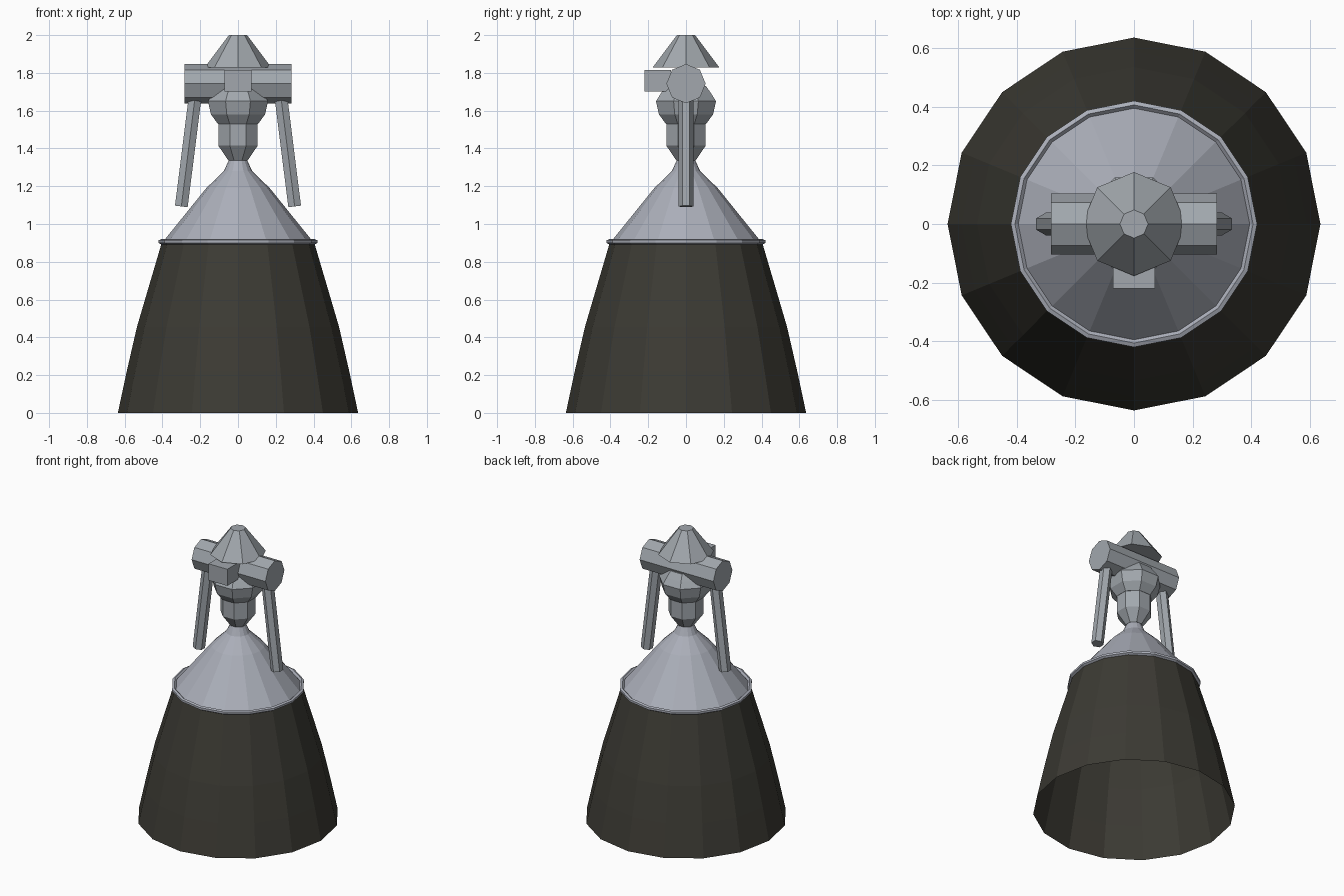
import bpy, math
from mathutils import Vector

cube = bpy.data.objects.get("Cube")
if cube:
    bpy.data.objects.remove(cube, do_unlink=True)


def material(name, rgb):
    m = bpy.data.materials.new(name)
    m.use_nodes = True
    m.diffuse_color = (*rgb, 1)
    m.node_tree.nodes["Principled BSDF"].inputs["Base Color"].default_value = (*rgb, 1)
    return m


dark = material("dark nozzle", (0.045, 0.043, 0.034))
silver = material("silver", (0.41, 0.43, 0.49))
steel = material("steel grey", (0.36, 0.39, 0.42))


def lathe(name, profile, sides, mat, turn=0.0, caps=False, loop=False):
    """Revolve (radius, z) points around z with flat facets."""
    verts = []
    for r, z in profile:
        for i in range(sides):
            a = math.tau * i / sides + turn
            verts.append((r * math.cos(a), r * math.sin(a), z))
    n = len(profile)
    faces = []
    for k in range(n if loop else n - 1):
        lo, hi = k * sides, (k + 1) % n * sides
        for i in range(sides):
            j = (i + 1) % sides
            faces.append((lo + i, lo + j, hi + j, hi + i))
    if caps:
        faces.append(tuple(reversed(range(sides))))
        faces.append(tuple(range((n - 1) * sides, n * sides)))
    mesh = bpy.data.meshes.new(name)
    mesh.from_pydata(verts, [], faces)
    mesh.materials.append(mat)
    obj = bpy.data.objects.new(name, mesh)
    bpy.context.collection.objects.link(obj)
    return obj


def rod(name, start, end, radius, sides, mat, turn=0.0):
    """Straight prism between two points."""
    a, b = Vector(start), Vector(end)
    length = (b - a).length
    obj = lathe(name, [(radius, 0), (radius, length)], sides, mat, turn, caps=True)
    obj.rotation_euler = (0, math.atan2((b - a).x, (b - a).z), 0)
    obj.location = a
    return obj


# Open bell and the chamber cone above it
lathe("nozzle_bell", [(0.636, 0), (0.589, 0.22), (0.535, 0.455), (0.404, 0.9)], 16, dark)
lathe("chamber_cone", [(0.402, 0.9), (0.168, 1.19), (0.075, 1.28), (0.05, 1.335)], 16, silver)
lathe("joint_rim", [(0.404, 0.89), (0.42, 0.9), (0.42, 0.914), (0.406, 0.92), (0.394, 0.908)],
      16, silver, loop=True)

# Neck and pump body
eighth = math.pi / 8
lathe("neck", [(0.054, 1.335), (0.113, 1.415), (0.113, 1.535)], 8, steel, eighth, caps=True)
lathe("pump_body", [(0.115, 1.53), (0.155, 1.58), (0.172, 1.65), (0.145, 1.69), (0.115, 1.73)],
      8, steel, eighth, caps=True)

# Cross cylinder, top cap and front box
rod("cross_cylinder", (-0.283, 0, 1.743), (0.283, 0, 1.743), 0.104, 8, steel)
lathe("top_cone", [(0.177, 1.828), (0.048, 2.0)], 8, steel, caps=True)
bpy.ops.mesh.primitive_cube_add(size=1, location=(0, -0.15, 1.758))
box = bpy.context.object
box.name = "front_box"
box.scale = (0.144, 0.14, 0.115)
box.data.materials.append(steel)

# Splayed pipes, one on each side
for side, name in ((1, "left_pipe"), (-1, "right_pipe")):
    rod(name, (side * 0.218, 0, 1.745), (side * 0.3, 0, 1.093), 0.039, 6, steel, math.pi / 2)
